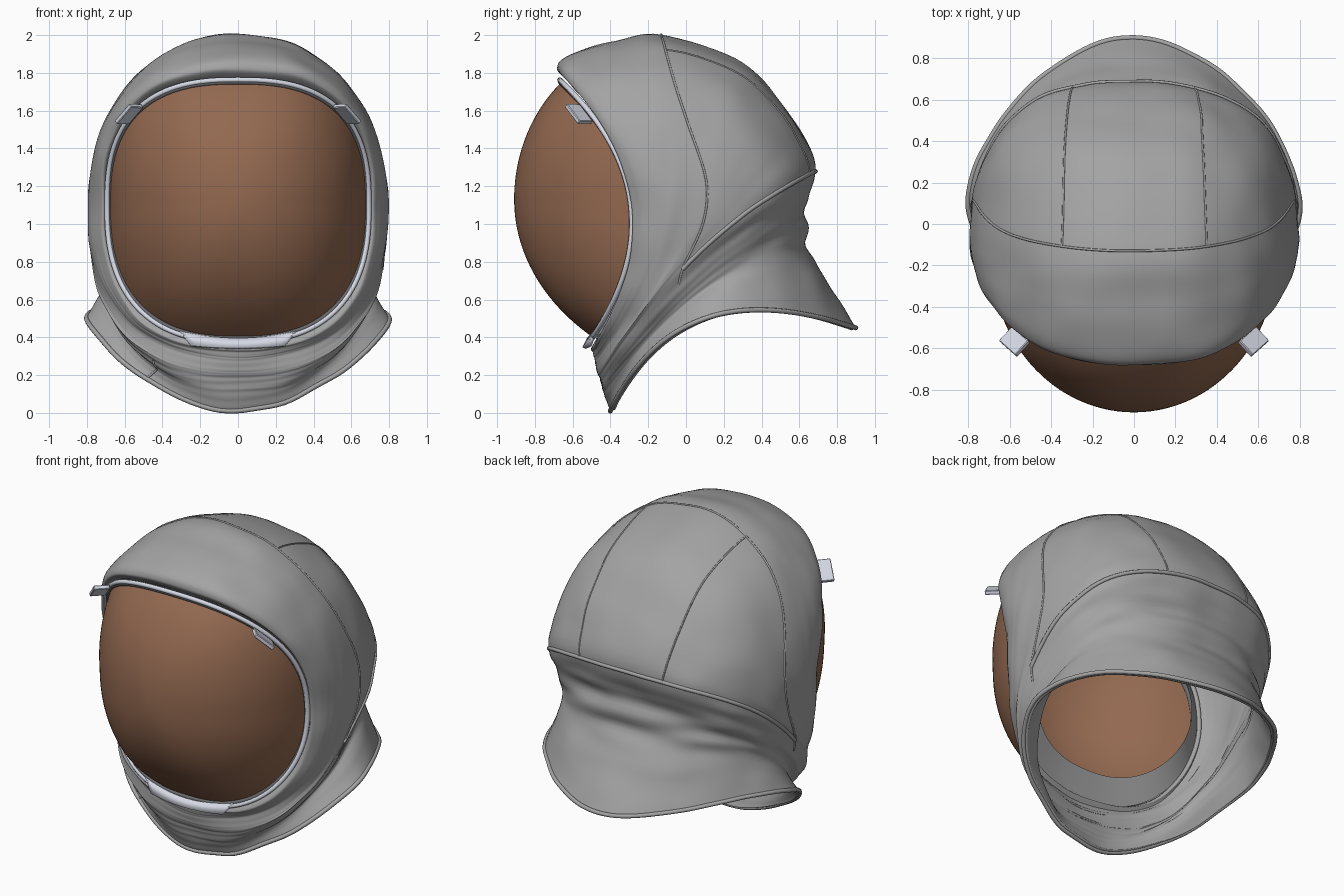
import bpy, bmesh, math
from mathutils import Vector, Matrix, noise

if "Cube" in bpy.data.objects:
    bpy.data.objects.remove(bpy.data.objects["Cube"])


def material(name, r, g, b):
    m = bpy.data.materials.new(name)
    m.use_nodes = True
    m.diffuse_color = (r, g, b, 1)
    m.node_tree.nodes["Principled BSDF"].inputs["Base Color"].default_value = (r, g, b, 1)
    return m


FABRIC = material("grey fabric", .37, .37, .37)
AMBER = material("brown visor", .29, .14, .08)
SILVER = material("pale silver", .68, .70, .79)
DARK = material("dark grey", .14, .14, .15)

# Hood sections, from face opening over the crown and back to the neck hem:
# top y z, bottom y z, side x y z, squareness
SECTIONS = [
    (-.64, 1.77, -.48, .38, .69, -.26, 1.1, .78),
    (-.68, 1.82, -.50, .34, .72, -.29, 1.1, .78),
    (-.63, 1.885, -.49, .32, .765, -.23, 1.1, .82),
    (-.40, 1.965, -.485, .30, .79, -.16, 1.1, .88),
    (-.13, 2.0, -.48, .28, .80, -.08, 1.07, .92),
    (.30, 1.85, -.475, .24, .79, .02, 1.0, .88),
    (.56, 1.565, -.47, .21, .785, .06, .93, .86),
    (.69, 1.28, -.46, .19, .765, .08, .86, .85),
    (.63, 1.08, -.45, .15, .72, .1, .75, .86),
    (.645, .88, -.44, .11, .69, .11, .67, .92),
    (.76, .68, -.42, .06, .73, .11, .60, 1.02),
    (.90, .45, -.40, .01, .80, .1, .50, 1.1),
]
CROWN, CREASE, LAST = 4, 7, len(SECTIONS) - 1


def power(v, e):
    return math.copysign(abs(v) ** e, v)


def section_point(s, a):
    ty, tz, by, bz, w, sy, sz, e = s
    c, x = power(math.cos(a), e), power(math.sin(a), e)
    bow = 1 - c * c
    my, mz = (ty + by) / 2, (tz + bz) / 2
    return Vector((w * x, my + (ty - by) / 2 * c + (sy - my) * bow,
                   mz + (tz - bz) / 2 * c + (sz - mz) * bow))


def surface(u, a):
    """Point on the hood: u runs opening to hem, a runs round from the top."""
    i = min(int(u), LAST - 1)
    t = u - i
    rows = [SECTIONS[max(0, min(LAST, i + k))] for k in (-1, 0, 1, 2)]
    s = [.5 * (2 * q + (r - p) * t + (2 * p - 5 * q + 4 * r - n) * t * t
               + (3 * q - p - 3 * r + n) * t ** 3) for p, q, r, n in zip(*rows)]
    p = section_point(s, a)
    # soft cloth folds, strongest at the back of the neck
    slack = math.exp(-((u - 8.2) / 1.2) ** 2) * (.08 + .46 * (1 + math.cos(a)))
    fold = noise.noise(Vector((math.sin(a) * 1.6, math.cos(a) * 1.6, u * 2.2)))
    ripple = noise.noise(p * 4.5)
    centre = Vector((0, 0, max(.6, min(p.z, 1.1))))
    return p + (p - centre).normalized() * (fold * (.002 + .03 * slack) + ripple * .011)


def finish(name, bm, mat, angle=40):
    bmesh.ops.recalc_face_normals(bm, faces=bm.faces)
    me = bpy.data.meshes.new(name)
    bm.to_mesh(me)
    bm.free()
    ob = bpy.data.objects.new(name, me)
    bpy.context.collection.objects.link(ob)
    me.materials.append(mat)
    bpy.ops.object.select_all(action='DESELECT')
    ob.select_set(True)
    bpy.context.view_layer.objects.active = ob
    bpy.ops.object.shade_smooth_by_angle(angle=math.radians(angle))
    return ob


def loft(bm, rows, closed=True):
    grid = [[bm.verts.new(p) for p in r] for r in rows]
    for r0, r1 in zip(grid, grid[1:]):
        n = len(r0)
        for j in range(n if closed else n - 1):
            k = (j + 1) % n
            bm.faces.new((r0[j], r0[k], r1[k], r1[j]))
    return grid


def tube(name, points, radius, mat, closed=False):
    cu = bpy.data.curves.new(name, 'CURVE')
    cu.dimensions = '3D'
    cu.bevel_depth, cu.bevel_resolution = radius, 2
    sp = cu.splines.new('POLY')
    sp.points.add(len(points) - 1)
    for q, p in zip(sp.points, points):
        q.co = (*p, 1)
    sp.use_cyclic_u = closed
    cu.materials.append(mat)
    ob = bpy.data.objects.new(name, cu)
    bpy.context.collection.objects.link(ob)


SEG = 128
ANGLES = [2 * math.pi * j / SEG for j in range(SEG)]

# Fabric hood
bm = bmesh.new()
STEPS = 8
loft(bm, [[surface(i / STEPS, a) for a in ANGLES] for i in range(LAST * STEPS + 1)])
hood = finish("fabric_hood", bm, FABRIC, 60)
solid = hood.modifiers.new("thickness", 'SOLIDIFY')
solid.thickness, solid.offset = .025, -1


# Raised seams on the hood
def seam(name, u0, u1, a0, a1, r=.006, bend=1, n=60):
    tube(name, [surface(u0 + (u1 - u0) * (k / n) ** bend, a0 + (a1 - a0) * k / n)
                for k in range(n + 1)], r, FABRIC)


seam("back_crease_seam", CREASE, CREASE, -1.7, 1.7, r=.012)
for side, label in ((1, "left"), (-1, "right")):
    seam(label + "_crown_seam", CROWN, CREASE + .5, 0, side * 1.75, bend=5)
    seam(label + "_crown_panel_seam", CROWN, CREASE, side * .42, side * .33, r=.005)
seam("collar_flap_seam", 7.5, LAST, -2.55, -2.45)
tube("hem_binding", [surface(LAST, a) for a in ANGLES], .013, FABRIC, True)

# Domed visor
EDGE = (-.665, 1.745, -.50, .405, .677, -.285, 1.1, .78)
apex = Vector((0, -.91, 1.13))


def visor_point(r, a):
    p = section_point(EDGE, a)
    k = .75 + .235 * math.sin(a) ** 2
    d = (1 - math.sqrt(1 - (k * r) ** 2)) / (1 - math.sqrt(1 - k * k))
    return Vector((p.x * r, apex.y + (p.y - apex.y) * d, apex.z + (p.z - apex.z) * r))


bm = bmesh.new()
rows = loft(bm, [[visor_point(math.sin(k / 28 * math.pi / 2), a) for a in ANGLES]
                 for k in range(1, 29)])
tip = bm.verts.new(apex)
for j in range(SEG):
    bm.faces.new((tip, rows[0][j], rows[0][(j + 1) % SEG]))
finish("domed_visor", bm, AMBER)

# Visor rim and its dark gasket
RIM = (-.668, 1.763, -.508, .378, .693, -.292, 1.1, .78)
tube("visor_rim", [section_point(RIM, a) for a in ANGLES], .014, SILVER, True)
GASKET = (-.665, 1.75, -.502, .394, .682, -.287, 1.1, .78)
tube("visor_gasket", [section_point(GASKET, a) for a in ANGLES], .013, DARK, True)

# Inner lining behind the visor edge
LINING = (-.58, 1.70, -.43, .54, .60, -.20, 1.1, .82)
bm = bmesh.new()
loft(bm, [[section_point(s, a) for a in ANGLES] for s in (SECTIONS[0], LINING)])
finish("inner_lining", bm, FABRIC)

# Chin plate below the visor
bm = bmesh.new()
upper, lower = [], []
for k in range(17):
    f = k / 8 - 1
    upper.append(Vector((.31 * f, -.515 + .035 * f * f, .392 + .04 * f * f)))
    lower.append(Vector((.25 * f, -.54 + .03 * f * f, .343 + .012 * f * f)))
loft(bm, [upper, lower], False)
plate = finish("chin_plate", bm, SILVER)
solid = plate.modifiers.new("thickness", 'SOLIDIFY')
solid.thickness, solid.offset = .02, 0

# Side clips gripping the rim, tilted up toward the front
for side, label in ((1, "left"), (-1, "right")):
    a = .87 * side
    here = section_point(RIM, a)
    along = (section_point(RIM, a + .05) - section_point(RIM, a - .05)).normalized()
    out = Vector((side * .62, .6, .75))
    out = (out - along * out.dot(along)).normalized()
    ahead = along.cross(out)
    frame = Matrix((along, out, ahead)).transposed().to_4x4()
    frame.translation = here + Vector((side * .015, -.07, .005))
    bm = bmesh.new()
    bmesh.ops.create_cube(bm, size=1, matrix=frame @ Matrix.Diagonal((.14, .025, .095, 1)))
    bmesh.ops.recalc_face_normals(bm, faces=bm.faces)
    bmesh.ops.bevel(bm, geom=bm.edges[:], offset=.004, segments=1, affect='EDGES')
    finish(label + "_clip", bm, SILVER, 30)
